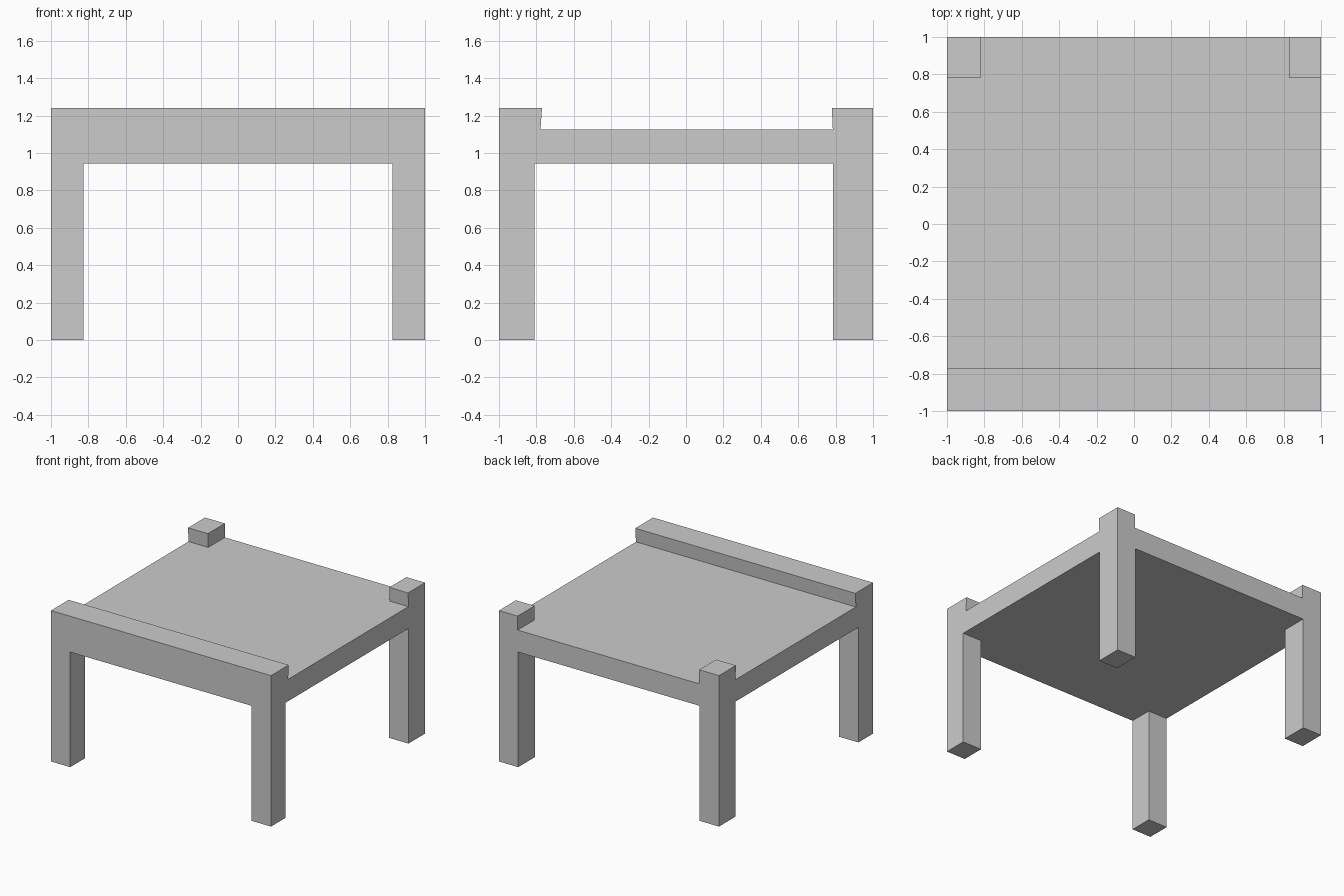
import bpy, bmesh

if "Cube" in bpy.data.objects:
    bpy.data.objects.remove(bpy.data.objects["Cube"])

SLAB_BOTTOM, SLAB_TOP, POST_TOP = 0.945, 1.125, 1.24

bm = bmesh.new()


def grid(xs, ys, z):
    """Rows of vertices at height z."""
    return [[bm.verts.new((x, y, z)) for x in xs] for y in ys]


def fill(rows):
    """3 x 3 faces keyed by (column, row)."""
    return {(i, j): bm.faces.new((rows[j][i], rows[j][i + 1],
                                  rows[j + 1][i + 1], rows[j + 1][i]))
            for i in range(3) for j in range(3)}


def rim(rows):
    """Outer vertices in order around the slab."""
    return (rows[0][:3] + [rows[j][3] for j in range(3)]
            + rows[3][:0:-1] + [rows[j][0] for j in (3, 2, 1)])


def pull(faces, z):
    """Extrude a patch of the slab to height z, leaving no inner faces."""
    out = bmesh.ops.extrude_face_region(bm, geom=faces)["geom"]
    verts = [g for g in out if isinstance(g, bmesh.types.BMVert)]
    for v in verts:
        v.co.z = z
    old = [f for f in faces if f.is_valid]
    if old:
        bmesh.ops.delete(bm, geom=old, context='FACES')
    return verts


# Table slab, divided where the legs and raised parts begin
low = grid((-1, -0.825, 0.825, 1), (-1, -0.81, 0.785, 1), SLAB_BOTTOM)
high = grid((-1, -0.82, 0.83, 1), (-1, -0.778, 0.785, 1), SLAB_TOP)
under, top = fill(low), fill(high)
a, b = rim(low), rim(high)
for k in range(12):
    n = (k + 1) % 12
    bm.faces.new((a[k], a[n], b[n], b[k]))

# Four legs
for i in (0, 2):
    for j in (0, 2):
        pull([under[i, j]], 0.0)

# Front rail, with a slightly overhanging inner face
for v in pull([top[i, 0] for i in range(3)], POST_TOP):
    if v.co.y > -0.9:
        v.co.y = -0.77

# Back corner posts
for i in (0, 2):
    for v in pull([top[i, 2]], POST_TOP):
        if v.co.y < 0.9:
            v.co.y = 0.78

# Merge flat areas into clean faces
bmesh.ops.dissolve_limit(bm, angle_limit=0.01, verts=bm.verts[:], edges=bm.edges[:])
bmesh.ops.recalc_face_normals(bm, faces=bm.faces[:])

mesh = bpy.data.meshes.new("table")
bm.to_mesh(mesh)
bm.free()
bpy.context.collection.objects.link(bpy.data.objects.new("table", mesh))
